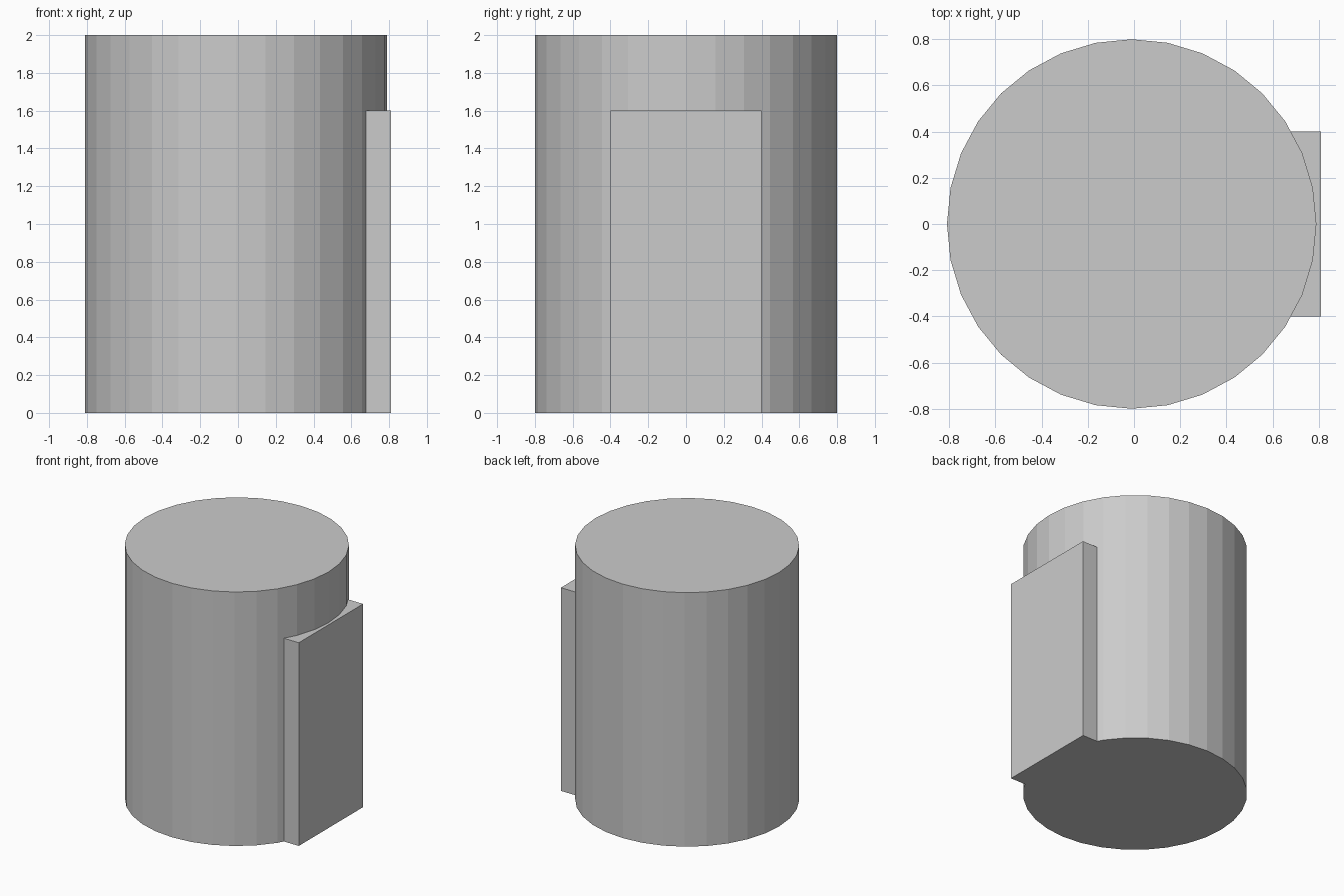
import bpy

if "Cube" in bpy.data.objects:
    bpy.data.objects.remove(bpy.data.objects["Cube"])

# Main drum: 32-sided flat-shaded cylinder
bpy.ops.mesh.primitive_cylinder_add(vertices=32, radius=0.8, depth=2, location=(-0.01, 0, 1))
bpy.context.object.name = "drum_body"

# Flat door slab let into the right side of the drum
x_in, x_out, width, height = 0.61, 0.81, 0.8, 1.6
bpy.ops.mesh.primitive_cube_add(size=1, location=((x_in + x_out) / 2, 0, height / 2))
door = bpy.context.object
door.name = "door_panel"
door.scale = (x_out - x_in, width, height)
bpy.ops.object.transform_apply(location=False, rotation=False, scale=True)
